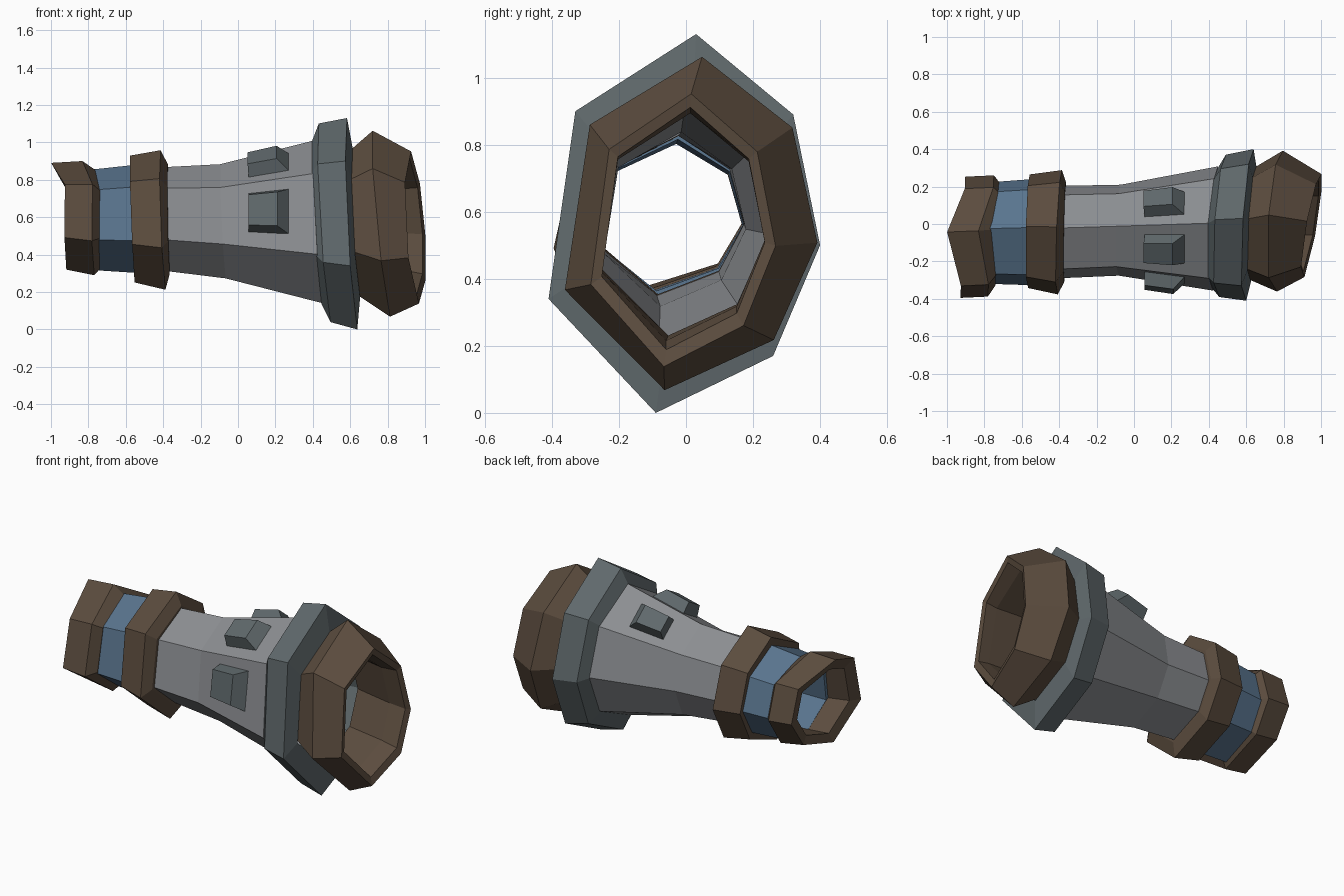
import bpy, bmesh
from mathutils import Vector

if "Cube" in bpy.data.objects:
    bpy.data.objects.remove(bpy.data.objects["Cube"])


def material(name, rgb):
    m = bpy.data.materials.new(name)
    m.diffuse_color = (*rgb, 1)
    m.use_nodes = True
    m.node_tree.nodes["Principled BSDF"].inputs["Base Color"].default_value = m.diffuse_color
    return m


BROWN = material("brown leather", (0.105, 0.072, 0.048))
GREY = material("light grey metal", (0.26, 0.27, 0.285))
DARK = material("dark grey metal", (0.115, 0.14, 0.148))
BLUE = material("blue metal", (0.10, 0.175, 0.27))

# Uneven seven-sided section (y, z): top, then round through the -y side
SECTION = [(.03, .565), (-.33, .335), (-.41, -.225), (-.09, -.565),
           (.26, -.395), (.40, -.065), (.32, .325)]


def ring(x, cy, cz, sy, sz, kz=-.05, ky=.05, top=0):
    """Section at x, leaning by kz and ky; top pushes the top corner along x."""
    return [Vector((x + kz * z * sz + ky * y * sy + (top if i == 0 else 0),
                    cy + y * sy, cz + z * sz)) for i, (y, z) in enumerate(SECTION)]


def finish(name, bm, mat):
    bmesh.ops.recalc_face_normals(bm, faces=bm.faces)
    me = bpy.data.meshes.new(name)
    bm.to_mesh(me)
    bm.free()
    me.materials.append(mat)
    ob = bpy.data.objects.new(name, me)
    bpy.context.collection.objects.link(ob)
    return ob


def tube(name, rings, mat):
    """Closed hollow loft: outer rings followed by inner rings."""
    bm = bmesh.new()
    loops = [[bm.verts.new(p) for p in ring(*r)] for r in rings]
    for a, b in zip(loops, loops[1:] + loops[:1]):
        n = len(a)
        for i in range(n):
            j = (i + 1) % n
            bm.faces.new((a[i], a[j], b[j], b[i]))
    return finish(name, bm, mat)


# Tapered main barrel
BODY = [(-.40, -.04, .59, .61, .49, -.03, .02),
        (-.08, -.03, .578, .60, .54, -.05, .03),
        (.43, -.02, .575, .82, .77, -.06, .05)]
tube("barrel", BODY + [(.43, -.02, .575, .68, .65, -.06, .05),
                       (-.08, -.03, .578, .52, .46, -.05, .03),
                       (-.40, -.04, .59, .53, .42, -.03, .02)], GREY)

# Large collar
tube("front_collar", [(.42, -.02, .572, .77, .76, -.065, .06),
                      (.465, -.005, .57, .94, .94, -.065, .06),
                      (.612, 0, .565, 1, 1, -.055, .06),
                      (.635, 0, .565, .75, .70, -.055, .06),
                      (.42, -.02, .572, .66, .63, -.065, .06)], DARK)

# Flared objective housing
tube("objective_housing", [(.625, .005, .57, .74, .69, -.06, .05),
                           (.768, .02, .565, .93, .88, -.10, .06),
                           (.95, -.005, .545, .68, .72, -.07, .18),
                           (.94, -.005, .55, .60, .64, -.07, .18),
                           (.85, -.005, .555, .60, .60, -.07, .1),
                           (.625, .005, .57, .64, .60, -.06, .05)], BROWN)

# Rear band
tube("rear_band", [(-.565, -.035, .59, .60, .48, -.04, .02),
                   (-.565, -.035, .59, .75, .60, -.04, .02),
                   (-.40, -.04, .585, .82, .66, -.04, .04),
                   (-.37, -.04, .59, .66, .52, -.02, .02),
                   (-.37, -.04, .59, .53, .42, -.02, .02),
                   (-.565, -.035, .59, .52, .42, -.04, .02)], BROWN)

# Blue neck between band and eyepiece
tube("blue_neck", [(-.78, -.045, .585, .67, .475, -.05, .02),
                   (-.55, -.04, .59, .70, .51, -.05, .02),
                   (-.55, -.04, .59, .53, .40, -.05, .02),
                   (-.78, -.045, .585, .53, .385, -.05, .02)], BLUE)

# Eyepiece with raised top lip
tube("eyepiece", [(-.915, -.067, .605, .80, .505, 0, .04, -.085),
                  (-.765, -.06, .595, .80, .54, 0, .05, -.068),
                  (-.73, -.05, .59, .68, .46, 0, .04, -.03),
                  (-.73, -.05, .59, .54, .385, 0, .04, -.03),
                  (-.90, -.06, .60, .60, .39, 0, .04, -.06)], BROWN)


# Raised blocks on the barrel, each with a sloping forward end
def body_point(side, x, t):
    a, b = ring(*BODY[1]), ring(*BODY[2])
    def at(i):
        f = (x - a[i].x) / (b[i].x - a[i].x)
        return a[i].lerp(b[i], f)
    return at(side).lerp(at((side + 1) % 7), t)


def stud(name, side, t0, t1):
    base = [body_point(side, x, t) for x, t in
            ((.055, t0), (.28, t0), (.28, t1), (.055, t1))]
    nrm = (base[1] - base[0]).cross(base[3] - base[0]).normalized()
    if nrm.dot(base[0] - Vector((.15, -.03, .575))) < 0:
        nrm.negate()
    d = t1 - t0
    cap = [body_point(side, x, t) + nrm * .07 for x, t in
           ((.065, t0 + .1 * d), (.22, t0 + .1 * d), (.22, t1 - .15 * d), (.065, t1 - .15 * d))]
    bm = bmesh.new()
    lo = [bm.verts.new(p - nrm * .015) for p in base]
    hi = [bm.verts.new(p) for p in cap]
    bm.faces.new(lo)
    bm.faces.new(hi)
    for i in range(4):
        j = (i + 1) % 4
        bm.faces.new((lo[i], lo[j], hi[j], hi[i]))
    finish(name, bm, DARK)


stud("block_top_front", 0, .2, .78)
stud("block_front", 1, .15, .78)
stud("block_top_back", 6, .2, .78)
